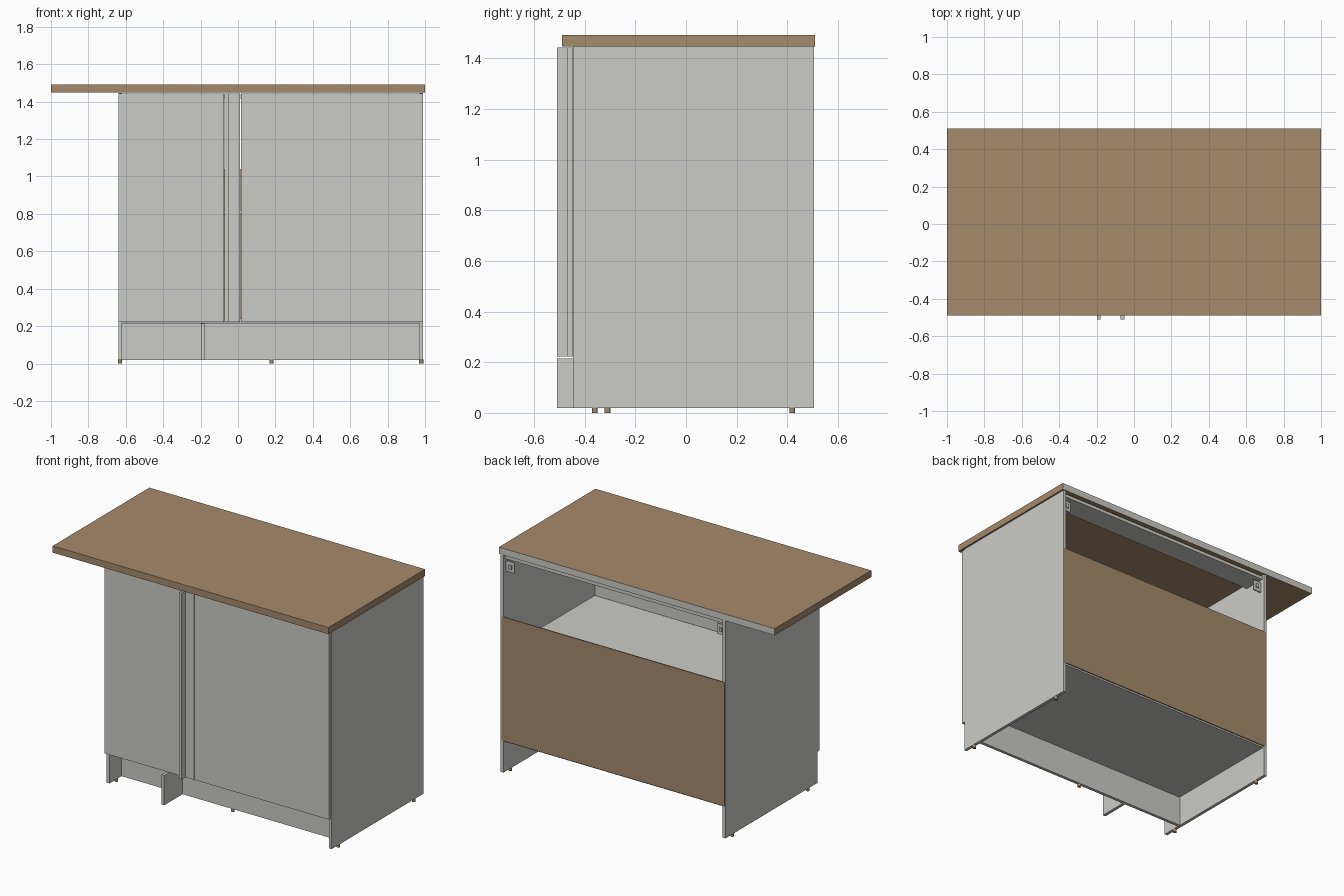
import bpy
import bmesh

cube = bpy.data.objects.get("Cube")
if cube:
    bpy.data.objects.remove(cube, do_unlink=True)


def material(name, rgb):
    m = bpy.data.materials.new(name)
    m.use_nodes = True
    m.diffuse_color = (*rgb, 1)
    m.node_tree.nodes["Principled BSDF"].inputs["Base Color"].default_value = (*rgb, 1)
    return m


GREY = material("light grey", (0.60, 0.60, 0.57))
BROWN = material("wood brown", (0.38, 0.255, 0.15))


def finish(name, bm, mat):
    mesh = bpy.data.meshes.new(name)
    bm.to_mesh(mesh)
    bm.free()
    mesh.materials.append(mat)
    obj = bpy.data.objects.new(name, mesh)
    bpy.context.collection.objects.link(obj)
    return obj


def board(name, xs, ys, zs, mat=GREY):
    """Rectangular board spanning three (low, high) ranges."""
    bm = bmesh.new()
    bmesh.ops.create_cube(bm, size=1)
    for v in bm.verts:
        v.co = [r[0] if c < 0 else r[1] for c, r in zip(v.co, (xs, ys, zs))]
    return finish(name, bm, mat)


def foot(name, x, y):
    bm = bmesh.new()
    bmesh.ops.create_cone(bm, cap_ends=True, segments=12, radius1=0.011,
                          radius2=0.011, depth=0.022)
    bmesh.ops.translate(bm, verts=bm.verts, vec=(x, y, 0.011))
    return finish(name, bm, BROWN)


# Main dimensions
LEFT, RIGHT, T = 0.99, -0.64, 0.02
FRONT, BACK = -0.445, 0.505
BASE, FLOOR, TOP = 0.02, 0.22, 1.447
inner = (RIGHT + T, LEFT - T)
door_y = (-0.47, FRONT - 0.002)
door_z = (FLOOR + 0.002, TOP - 0.004)

# Worktop with an unfinished grey back edge
worktop = board("worktop", (-1, 1), (-0.49, 0.51), (TOP + 0.001, 1.492), BROWN)
worktop.data.materials.append(GREY)
for p in worktop.data.polygons:
    if p.normal.y > 0.9:
        p.material_index = 1

# Carcass
board("left_side_panel", (LEFT - T, LEFT), (FRONT, BACK), (BASE, TOP))
board("right_side_panel", (RIGHT, RIGHT + T), (FRONT, BACK), (BASE, TOP))
board("floor_panel", inner, (FRONT, BACK - 0.01), (FLOOR, FLOOR + T))
board("shelf", inner, (FRONT + 0.005, BACK - 0.02), (0.80, 0.82))
board("back_panel", (RIGHT + 0.005, LEFT - 0.005), (BACK - 0.006, BACK + 0.001),
      (0.228, 1.04), BROWN)
board("back_rail", inner, (0.34, BACK - 0.015), (TOP - 0.03, TOP - 0.008))
board("front_rail", inner, (FRONT, -0.30), (TOP - 0.03, TOP - 0.008))

# Doors and the corner filler between them
board("right_door", (RIGHT + 0.002, -0.074), door_y, door_z)
board("left_door", (0.015, LEFT - 0.002), door_y, door_z)
board("corner_filler", (-0.072, -0.052), (-0.51, FRONT), door_z)
board("filler_strip", (-0.05, 0.011), door_y, door_z)

# Plinth and its forward return
board("plinth", inner, (-0.32, -0.30), (BASE, FLOOR - 0.002))
board("plinth_return", (-0.198, -0.178), (-0.51, -0.32), (BASE, FLOOR - 0.005))

# Hanging brackets in the upper back corners
for side, x, s in (("left", LEFT - T, -1), ("right", RIGHT + T, 1)):
    xs = sorted((x, x + s * 0.06))
    board(side + "_bracket", xs, (0.47, 0.478), (1.33, 1.40))
    xs = sorted((x + s * 0.022, x + s * 0.042))
    board(side + "_bracket_hook", xs, (0.478, 0.486), (1.352, 1.378))

# Feet
for side, x in (("left", LEFT - T / 2), ("right", RIGHT + T / 2)):
    for end, y in (("front", -0.36), ("back", 0.42)):
        foot(f"{side}_{end}_foot", x, y)
foot("plinth_foot", 0.18, -0.31)
